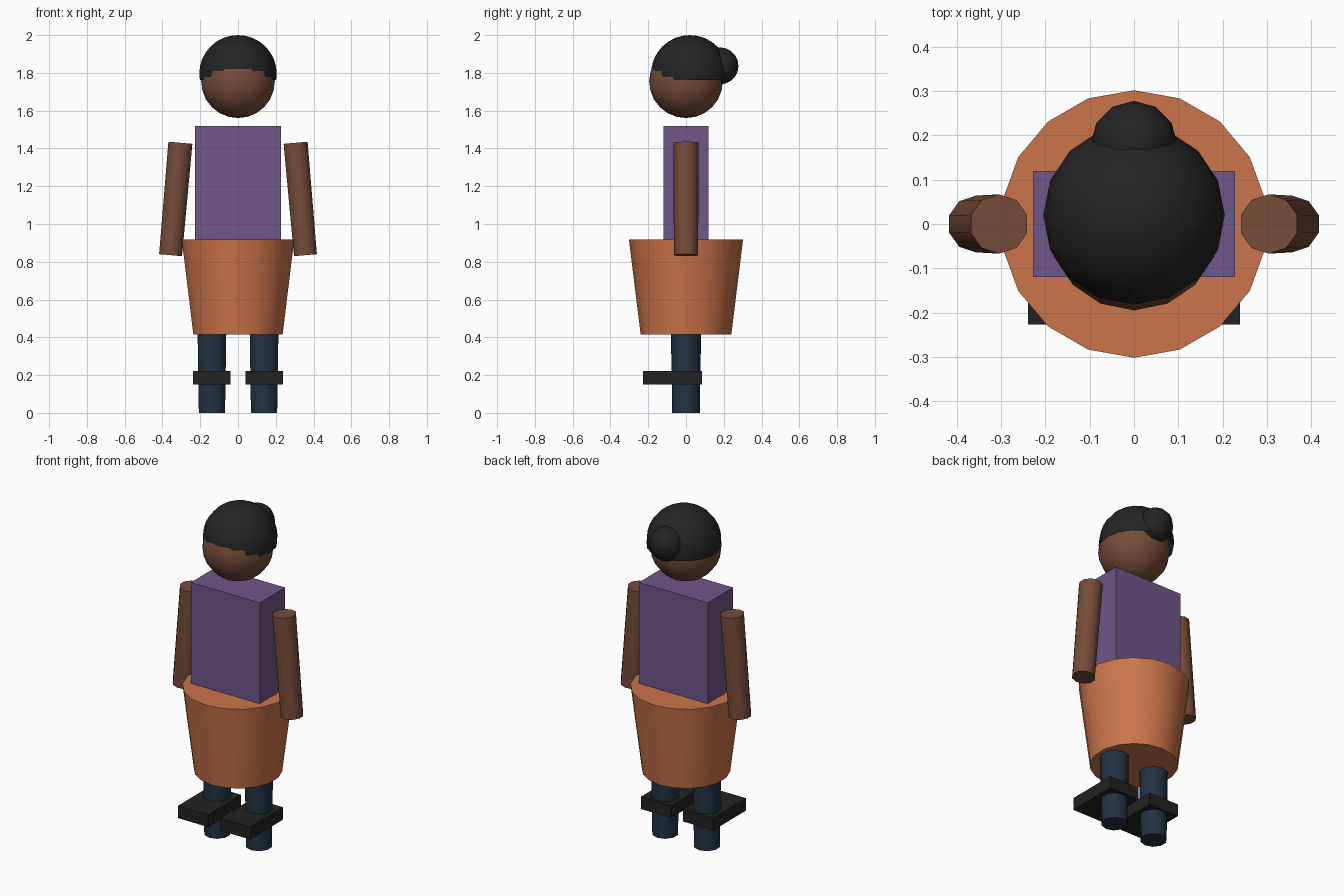
import bpy, bmesh, math
from mathutils import Matrix, Vector

if "Cube" in bpy.data.objects:
    bpy.data.objects.remove(bpy.data.objects["Cube"])


def material(name, rgb):
    lin = [((c / 255 + 0.055) / 1.055) ** 2.4 for c in rgb]
    m = bpy.data.materials.new(name)
    m.diffuse_color = (*lin, 1)
    m.use_nodes = True
    m.node_tree.nodes["Principled BSDF"].inputs["Base Color"].default_value = m.diffuse_color
    return m


SKIN = material("brown skin", (118, 76, 57))
PURPLE = material("purple cloth", (110, 86, 135))
ORANGE = material("orange cloth", (204, 117, 75))
NAVY = material("navy cloth", (36, 50, 67))
HAIR = material("black hair", (36, 36, 36))
SHOE = material("black shoe", (34, 34, 34))


def finish(name, bm, mat, smooth=True):
    bmesh.ops.recalc_face_normals(bm, faces=bm.faces)
    mesh = bpy.data.meshes.new(name)
    bm.to_mesh(mesh)
    bm.free()
    mesh.materials.append(mat)
    ob = bpy.data.objects.new(name, mesh)
    bpy.context.collection.objects.link(ob)
    if smooth:
        bpy.ops.object.select_all(action='DESELECT')
        ob.select_set(True)
        bpy.context.view_layer.objects.active = ob
        bpy.ops.object.shade_smooth_by_angle(angle=math.radians(40))
    return ob


def box(name, lo, hi, mat):
    bm = bmesh.new()
    bmesh.ops.create_cube(bm, size=1)
    lo, hi = Vector(lo), Vector(hi)
    for v in bm.verts:
        v.co = Vector(c * s for c, s in zip(v.co, hi - lo)) + (lo + hi) / 2
    return finish(name, bm, mat, False)


def limb(name, bottom, top, r_bottom, r_top, sides, mat):
    """Tapered closed cylinder between two points, with a corner facing front."""
    a, b = Vector(bottom), Vector(top)
    d = b - a
    tilt = Matrix.Rotation(math.atan2(d.x, d.z), 4, 'Y')
    bm = bmesh.new()
    rings = []
    for z, r in ((-d.length / 2, r_bottom), (d.length / 2, r_top)):
        ring = []
        for i in range(sides):
            t = 2 * math.pi * i / sides - math.pi / 2
            p = tilt @ Vector((r * math.cos(t), r * math.sin(t), z))
            ring.append(bm.verts.new(p + (a + b) / 2))
        rings.append(ring)
        bm.faces.new(ring)
    for i in range(sides):
        j = (i + 1) % sides
        bm.faces.new((rings[0][i], rings[0][j], rings[1][j], rings[1][i]))
    return finish(name, bm, mat)


def ball(name, center, r, segments, rings, mat, cut_z=None):
    bm = bmesh.new()
    bmesh.ops.create_uvsphere(bm, u_segments=segments, v_segments=rings, radius=r)
    bmesh.ops.translate(bm, verts=bm.verts, vec=center)
    if cut_z is not None:
        bmesh.ops.bisect_plane(bm, geom=bm.verts[:] + bm.edges[:] + bm.faces[:],
                               plane_co=(0, 0, cut_z), plane_no=(0, 0, 1),
                               clear_inner=True)
    return finish(name, bm, mat)


# Head, hair cap and bun
ball("head", (0, 0, 1.756), 0.195, 16, 12, SKIN)
ball("hair_cap", (0, 0.02, 1.795), 0.205, 16, 16, HAIR, cut_z=1.762)
ball("hair_bun", (0, 0.18, 1.837), 0.098, 12, 10, HAIR)

# Torso and skirt
box("torso", (-0.228, -0.12, 0.915), (0.228, 0.12, 1.52), PURPLE)
limb("skirt", (0, 0, 0.415), (0, 0, 0.917), 0.24, 0.302, 18, ORANGE)

# Paired limbs and shoes
for side, s in (("left", 1), ("right", -1)):
    limb(side + "_arm", (s * 0.357, 0, 0.835), (s * 0.305, 0, 1.43),
         0.064, 0.067, 10, SKIN)
    limb(side + "_leg", (s * 0.138, 0, 0), (s * 0.138, 0, 0.43),
         0.073, 0.08, 10, NAVY)
    x = s * 0.139
    box(side + "_shoe", (x - 0.1, -0.227, 0.15), (x + 0.1, 0.085, 0.223), SHOE)
